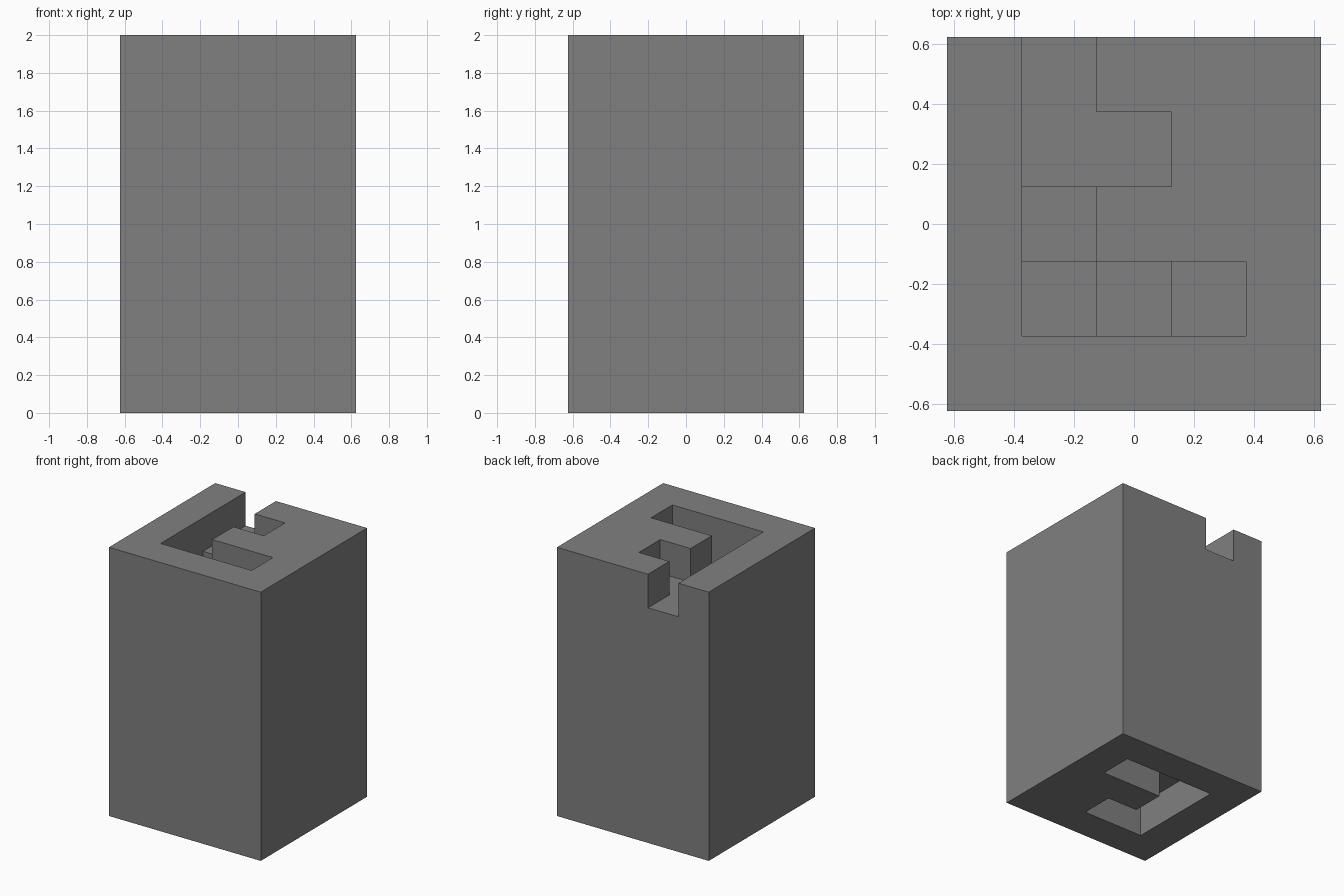
import bpy
import bmesh
from mathutils import Vector

default = bpy.data.objects.get("Cube")
if default:
    bpy.data.objects.remove(default, do_unlink=True)

CELL = 0.25
WIDTH, HEIGHT = 5, 8

# One flat grey for the whole block
grey = bpy.data.materials.new("mid grey")
grey.use_nodes = True
colour = (0.216, 0.216, 0.216, 1)
grey.diffuse_color = colour
grey.node_tree.nodes["Principled BSDF"].inputs["Base Color"].default_value = colour

# Channel in the top: column (x), row (y) -> depth in cells
top_channel = {
    (1, 4): 1, (1, 3): 1, (2, 3): 1,       # shallow run from the back notch
    (1, 2): 2, (1, 1): 3, (2, 1): 4, (3, 1): 5,   # steps leading down
}
# Channel in the underside, one cell deep
bottom_channel = [(3, 3), (2, 3), (1, 3), (1, 2), (1, 1), (2, 1)]

carved = {(x, y, HEIGHT - 1 - k)
          for (x, y), depth in top_channel.items() for k in range(depth)}
carved |= {(x, y, 0) for x, y in bottom_channel}


def is_solid(x, y, z):
    inside = 0 <= x < WIDTH and 0 <= y < WIDTH and 0 <= z < HEIGHT
    return inside and (x, y, z) not in carved


def add_side(bm, centre, axis, sign):
    """Add one square side of a cell, wound to face outward."""
    normal, u, v = Vector(), Vector(), Vector()
    normal[axis] = sign
    u[(axis + 1) % 3] = 1
    v[(axis + 2) % 3] = sign
    corners = [centre + (normal + u * i + v * j) * CELL / 2
               for i, j in ((-1, -1), (1, -1), (1, 1), (-1, 1))]
    bm.faces.new([bm.verts.new(c) for c in corners])


# Block skin: every cell side that borders open space
bm = bmesh.new()
for x in range(WIDTH):
    for y in range(WIDTH):
        for z in range(HEIGHT):
            if not is_solid(x, y, z):
                continue
            centre = Vector((x - WIDTH // 2, y - WIDTH // 2, z + 0.5)) * CELL
            for axis in range(3):
                for sign in (-1, 1):
                    near = [x, y, z]
                    near[axis] += sign
                    if not is_solid(*near):
                        add_side(bm, centre, axis, sign)
bmesh.ops.remove_doubles(bm, verts=bm.verts, dist=0.001)

mesh = bpy.data.meshes.new("channelled_block")
bm.to_mesh(mesh)
bm.free()
mesh.materials.append(grey)
block = bpy.data.objects.new("channelled_block", mesh)
bpy.context.collection.objects.link(block)
